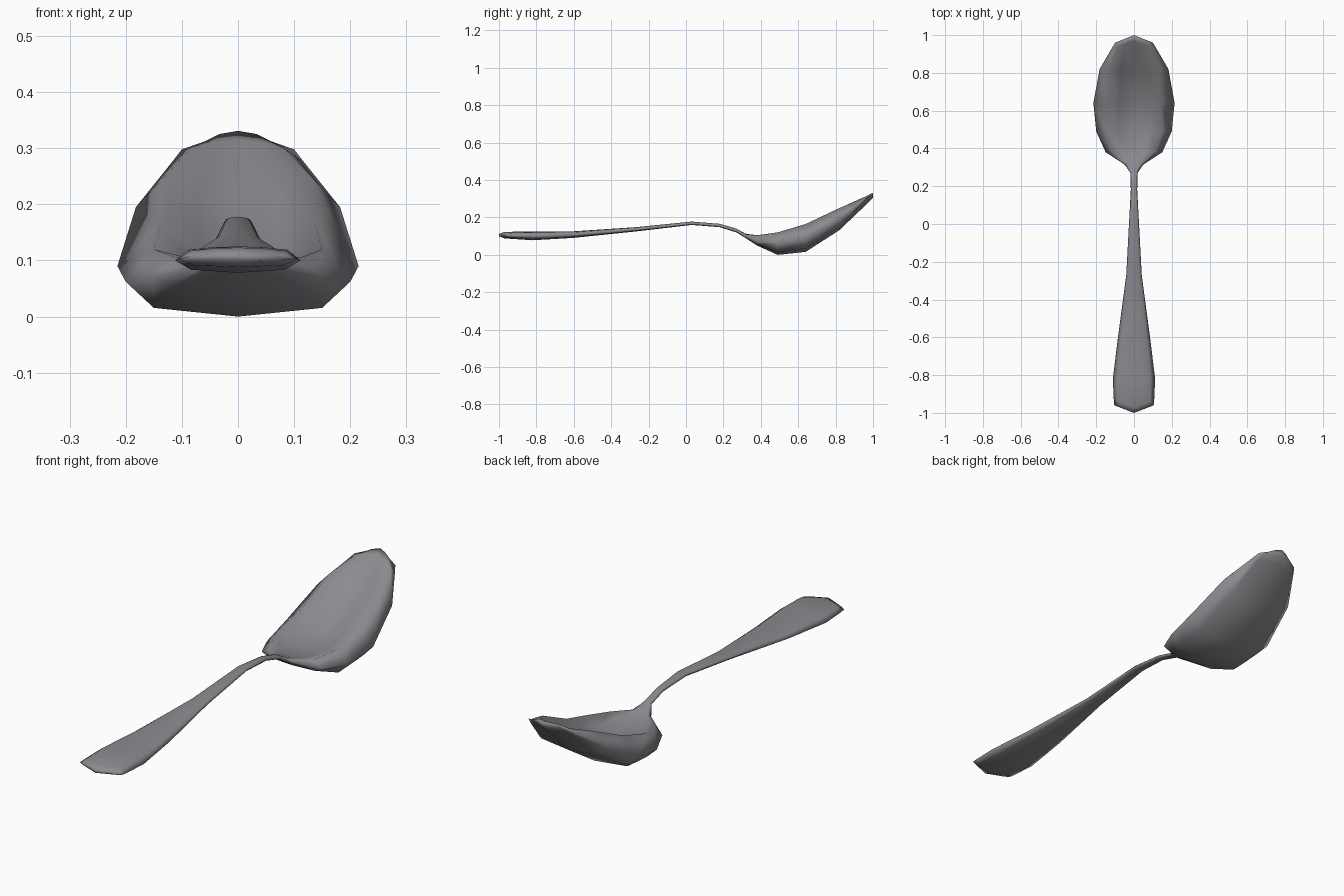
import bpy
import bmesh

default_cube = bpy.data.objects.get("Cube")
if default_cube:
    bpy.data.objects.remove(default_cube, do_unlink=True)


def make_material(name, colour):
    material = bpy.data.materials.new(name)
    material.use_nodes = True
    material.diffuse_color = colour
    shader = material.node_tree.nodes["Principled BSDF"]
    shader.inputs["Base Color"].default_value = colour
    return material


def mix(a, b, amount):
    return a + (b - a) * amount


def section(half_width, edge, rim_width, rim, top, bottom):
    """Cross-section ring: upper surface from left to right, then underside."""
    half = [
        (half_width, edge),
        (rim_width, rim),
        (rim_width * 0.55, mix(top, rim, 0.3)),
    ]
    upper = half + [(0, top)] + [(-x, z) for x, z in reversed(half)]
    side = half_width * 0.75
    low = mix(bottom, edge, 0.25)
    return upper + [(-side, low), (0, bottom), (side, low)]


def end_bend(y, bow):
    """Rings close to either end bulge outwards along the centre line."""
    if abs(y) < 0.9:
        return 0
    return bow if y > 0 else -bow


def loft(name, stations, bow, material):
    """Skin the sections along y; the end rings are bowed into blunt points."""
    bm = bmesh.new()
    rings = []
    for y, *shape in stations:
        bend = end_bend(y, bow)
        width = shape[0]
        rings.append([
            bm.verts.new((x, y + bend * (1 - abs(x) / width), z))
            for x, z in section(*shape)
        ])
    for ring, following in zip(rings, rings[1:]):
        for i in range(len(ring)):
            j = (i + 1) % len(ring)
            bm.faces.new((ring[i], ring[j], following[j], following[i]))
    # Close both ends with strips running across the thickness
    for ring in (rings[0], rings[-1]):
        bm.faces.new((ring[0], ring[1], ring[2], ring[9]))
        bm.faces.new((ring[2], ring[3], ring[8], ring[9]))
        bm.faces.new((ring[3], ring[4], ring[7], ring[8]))
        bm.faces.new((ring[4], ring[5], ring[6], ring[7]))
    bmesh.ops.recalc_face_normals(bm, faces=bm.faces)
    for face in bm.faces:
        face.smooth = True
    mesh = bpy.data.meshes.new(name)
    bm.to_mesh(mesh)
    bm.free()
    mesh.materials.append(material)
    obj = bpy.data.objects.new(name, mesh)
    bpy.context.collection.objects.link(obj)
    return obj


steel = make_material("brushed steel", (0.26, 0.26, 0.28, 1))

# Columns: y, half width, edge height, rim half width, rim height,
# top centre, bottom centre
handle = [
    (-0.96, 0.104, 0.103, 0.085, 0.108, 0.112, 0.1),
    (-0.93, 0.107, 0.102, 0.086, 0.117, 0.123, 0.088),
    (-0.82, 0.112, 0.1, 0.088, 0.119, 0.125, 0.078),
    (-0.6, 0.085, 0.108, 0.068, 0.12, 0.126, 0.091),
    (-0.27, 0.041, 0.136, 0.033, 0.143, 0.148, 0.125),
    (0.03, 0.025, 0.168, 0.02, 0.174, 0.178, 0.16),
    (0.18, 0.017, 0.156, 0.014, 0.162, 0.166, 0.148),
    (0.27, 0.019, 0.13, 0.015, 0.136, 0.14, 0.12),
]
bowl = [
    (0.315, 0.05, 0.1, 0.035, 0.11, 0.115, 0.092),
    (0.38, 0.15, 0.07, 0.11, 0.105, 0.094, 0.05),
    (0.49, 0.2, 0.062, 0.15, 0.12, 0.075, 0),
    (0.64, 0.215, 0.09, 0.138, 0.165, 0.1, 0.016),
    (0.82, 0.182, 0.195, 0.13, 0.25, 0.195, 0.132),
    (0.93, 0.118, 0.275, 0.085, 0.298, 0.315, 0.275),
    (0.96, 0.1, 0.298, 0.06, 0.312, 0.331, 0.305),
]

# Spoon: one continuous skin from the handle end to the bowl tip
loft("spoon", handle + bowl, 0.04, steel)
